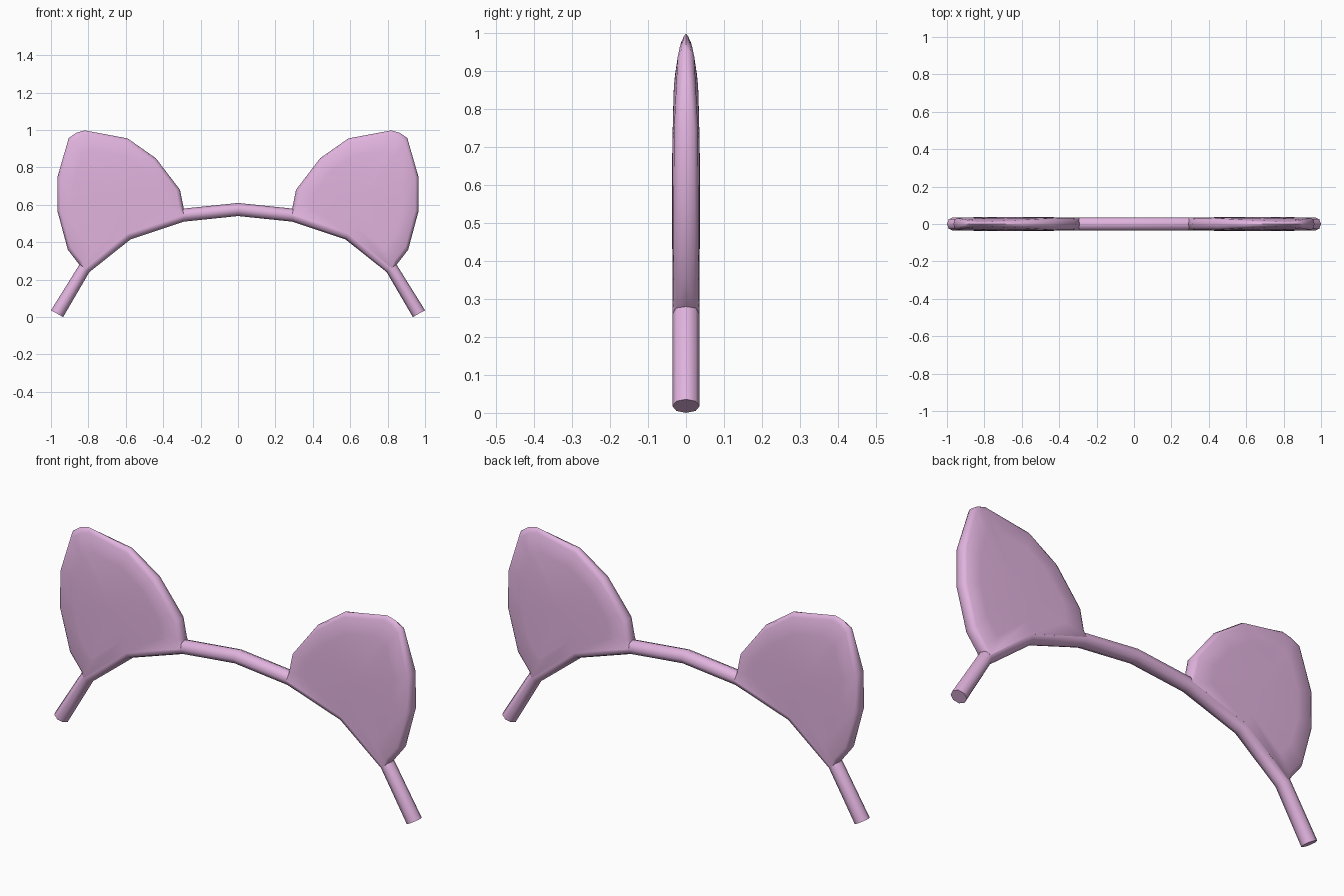
import bpy, bmesh, math
from mathutils import Vector

if "Cube" in bpy.data.objects:
    bpy.data.objects.remove(bpy.data.objects["Cube"])

pink = bpy.data.materials.new("pink_plastic")
pink.diffuse_color = (0.75, 0.45, 0.73, 1)
pink.use_nodes = True
pink.node_tree.nodes["Principled BSDF"].inputs["Base Color"].default_value = pink.diffuse_color


def finish(bm, name):
    bmesh.ops.recalc_face_normals(bm, faces=bm.faces)
    me = bpy.data.meshes.new(name)
    bm.to_mesh(me)
    bm.free()
    ob = bpy.data.objects.new(name, me)
    bpy.context.collection.objects.link(ob)
    me.materials.append(pink)
    bpy.ops.object.select_all(action='DESELECT')
    ob.select_set(True)
    bpy.context.view_layer.objects.active = ob
    bpy.ops.object.shade_smooth_by_angle(angle=math.radians(50))
    return ob


def bridge(bm, a, b):
    n = len(a)
    for i in range(n):
        j = (i + 1) % n
        bm.faces.new((a[i], a[j], b[j], b[i]))


# Headband: eight-sided loops given by lower and upper edge points (x, z)
half = [((0, .54), (0, .61)), ((.29, .51), (.29, .58)),
        ((.575, .415), (.61, .478)), ((.795, .24), (.848, .28)),
        ((.935, 0), (1, .036))]
mirror = [((-l[0], l[1]), (-u[0], u[1])) for l, u in half[:0:-1]]
bm = bmesh.new()
loops = []
for low, up in mirror + half:
    low, up = Vector((low[0], 0, low[1])), Vector((up[0], 0, up[1]))
    mid, axis = (low + up) / 2, (up - low) / 2
    loops.append([bm.verts.new(mid + axis * math.cos(a) + Vector((0, .036 * math.sin(a), 0)))
                  for a in [k * math.pi / 4 for k in range(8)]])
for a, b in zip(loops, loops[1:]):
    bridge(bm, a, b)
bm.faces.new(loops[0])
bm.faces.new(loops[-1])
finish(bm, "headband")

# Ears: cushioned plates, thinning towards the tip, rooted in the band
rim = [(.29, .58), (.31, .68), (.44, .85), (.59, .955), (.82, .998), (.865, .985),
       (.905, .957), (.965, .75), (.965, .565), (.91, .36), (.848, .28)]
root = [(.822, .26), (.592, .447), (.29, .545)]
outline = rim + root
CX, CZ = .67, .64


def thickness(z):
    steps = [(0, .036), (.7, .036), (.85, .033), (.95, .023), (1.0, .006)]
    for (z0, t0), (z1, t1) in zip(steps, steps[1:]):
        if z <= z1:
            return t0 + (t1 - t0) * (z - z0) / (z1 - z0)
    return steps[-1][1]


def ear(name, side):
    bm = bmesh.new()

    def ring(scale, depth, s):
        out = []
        for i, (x, z) in enumerate(outline):
            k = 1 if i >= len(rim) and scale > .9 else scale
            px, pz = CX + (x - CX) * k, CZ + (z - CZ) * k
            d = 1 if i >= len(rim) and depth else depth
            out.append(bm.verts.new((side * px, s * d * thickness(pz), pz)))
        return out

    edge = ring(1, 0, 1)
    for s in (-1, 1):
        prev = edge
        for scale, depth in ((.985, .62), (.94, .9), (.7, 1)):
            cur = ring(scale, depth, s)
            bridge(bm, prev, cur)
            prev = cur
        top = bm.verts.new((side * CX, s * .037, CZ))
        for i in range(len(prev)):
            bm.faces.new((prev[i], prev[(i + 1) % len(prev)], top))
    finish(bm, name)


ear("right_ear", 1)
ear("left_ear", -1)
